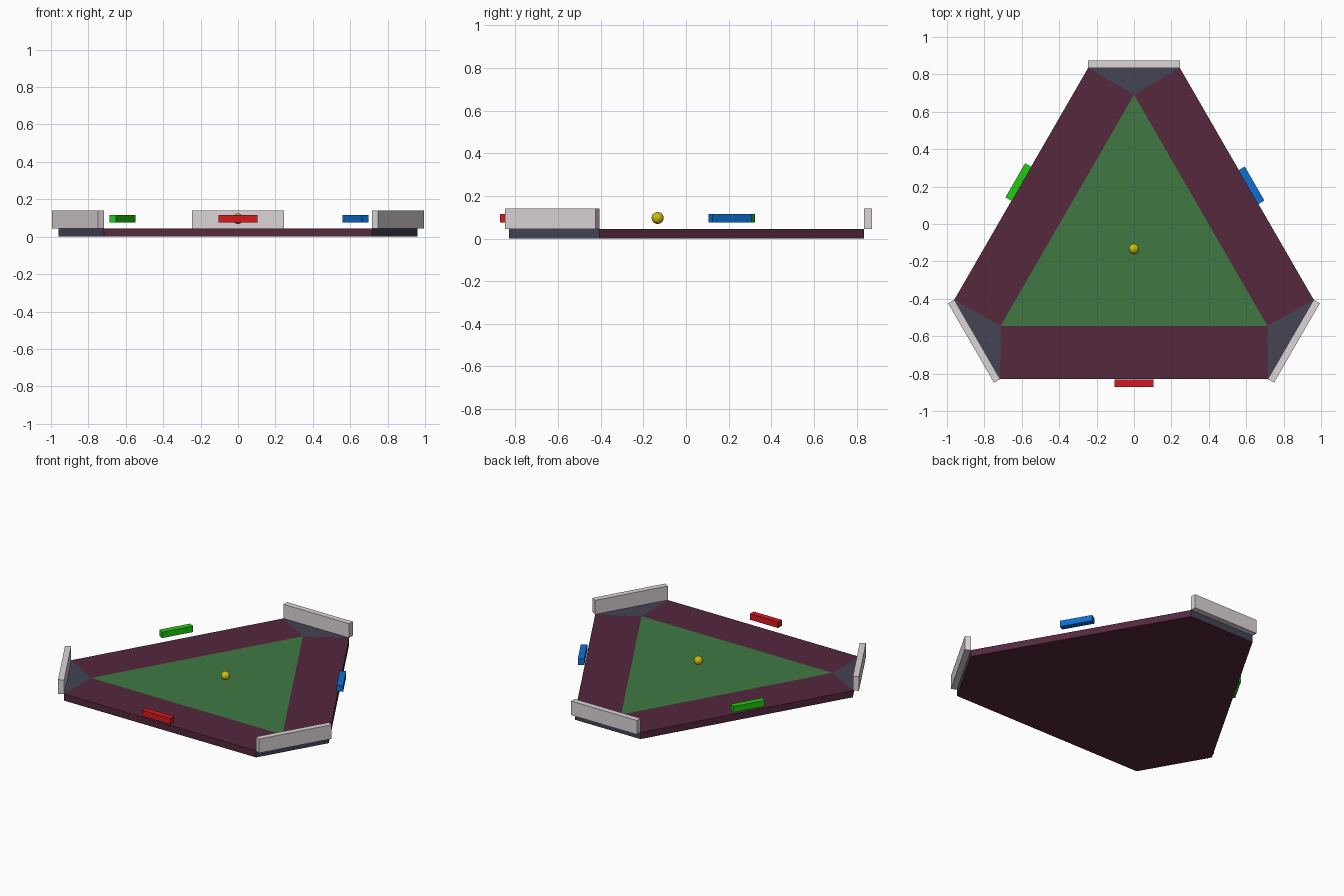
import bpy, bmesh
from math import radians, sin, cos
from mathutils import Matrix, Vector

if "Cube" in bpy.data.objects:
    bpy.data.objects.remove(bpy.data.objects["Cube"])

CENTRE = Vector((0, -0.133, 0))   # three-fold symmetry centre
TOP = 0.045                       # floor thickness


def material(name, rgb):
    m = bpy.data.materials.new(name)
    m.diffuse_color = (*rgb, 1)
    m.use_nodes = True
    m.node_tree.nodes["Principled BSDF"].inputs["Base Color"].default_value = m.diffuse_color
    return m


def finish(name, bm, mats):
    me = bpy.data.meshes.new(name)
    bm.to_mesh(me)
    bm.free()
    for m in mats:
        me.materials.append(m)
    ob = bpy.data.objects.new(name, me)
    bpy.context.collection.objects.link(ob)
    return ob


def polar(r, deg, z=0):
    return CENTRE + Vector((r * cos(radians(deg)), r * sin(radians(deg)), z))


def block(name, deg, dist, slide, size, z, mat):
    """Box facing outward at an angle; size = (thickness, length, height)."""
    bm = bmesh.new()
    bmesh.ops.create_cube(bm, size=1)
    bmesh.ops.scale(bm, vec=size, verts=bm.verts)
    bmesh.ops.translate(bm, vec=(dist, slide, z), verts=bm.verts)
    bm.transform(Matrix.Translation(CENTRE) @ Matrix.Rotation(radians(deg), 4, 'Z'))
    return finish(name, bm, [mat])


green = material("field_green", (0.05, 0.19, 0.055))
purple = material("border_purple", (0.091, 0.021, 0.048))
slate = material("corner_slate", (0.058, 0.058, 0.09))
pale = material("wall_pale", (0.72, 0.66, 0.69))
red = material("paddle_red", (0.65, 0.01, 0.014))
blue = material("paddle_blue", (0.004, 0.16, 0.65))
lime = material("paddle_green", (0.015, 0.6, 0.006))
yellow = material("ball_yellow", (0.6, 0.5, 0.004))

# Six-sided floor: green triangle, three purple borders, three slate corners
bm = bmesh.new()
corners = (90, 210, 330)
inner = [bm.verts.new(polar(0.824, a, TOP)) for a in corners]
angles = [a + s * 14.2 for a in corners for s in (-1, 1)]
rim = [bm.verts.new(polar(0.9985, a, TOP)) for a in angles]
base = [bm.verts.new(polar(0.9985, a)) for a in angles]
bm.faces.new(inner)
for i in range(3):
    a, b, c = 2 * i, 2 * i + 1, (2 * i + 2) % 6
    bm.faces.new((inner[i], rim[a], rim[b])).material_index = 2
    bm.faces.new((inner[i], rim[b], rim[c], inner[(i + 1) % 3])).material_index = 1
    bm.faces.new((base[a], base[b], rim[b], rim[a])).material_index = 2
    bm.faces.new((base[b], base[c], rim[c], rim[b])).material_index = 1
bm.faces.new(base[::-1]).material_index = 1
bmesh.ops.recalc_face_normals(bm, faces=bm.faces)
finish("floor", bm, [green, purple, slate])

# Corner walls
for name, deg in zip(("back", "left", "right"), corners):
    block(name + "_corner_wall", deg, 0.987, 0, (0.038, 0.49, 0.095), TOP + 0.0475, pale)

# Paddles, one on each long side
for name, deg, slide, mat in (("red", 270, 0, red), ("blue", 30, -0.02, blue),
                              ("green", 150, 0, lime)):
    block(name + "_paddle", deg, 0.718 if name == "red" else 0.713, slide,
          (0.04, 0.21, 0.04), 0.095, mat)

# Ball
bm = bmesh.new()
bmesh.ops.create_uvsphere(bm, u_segments=32, v_segments=16, radius=0.028)
for f in bm.faces:
    f.smooth = True
finish("ball", bm, [yellow]).location = CENTRE + Vector((0, 0, 0.096))
